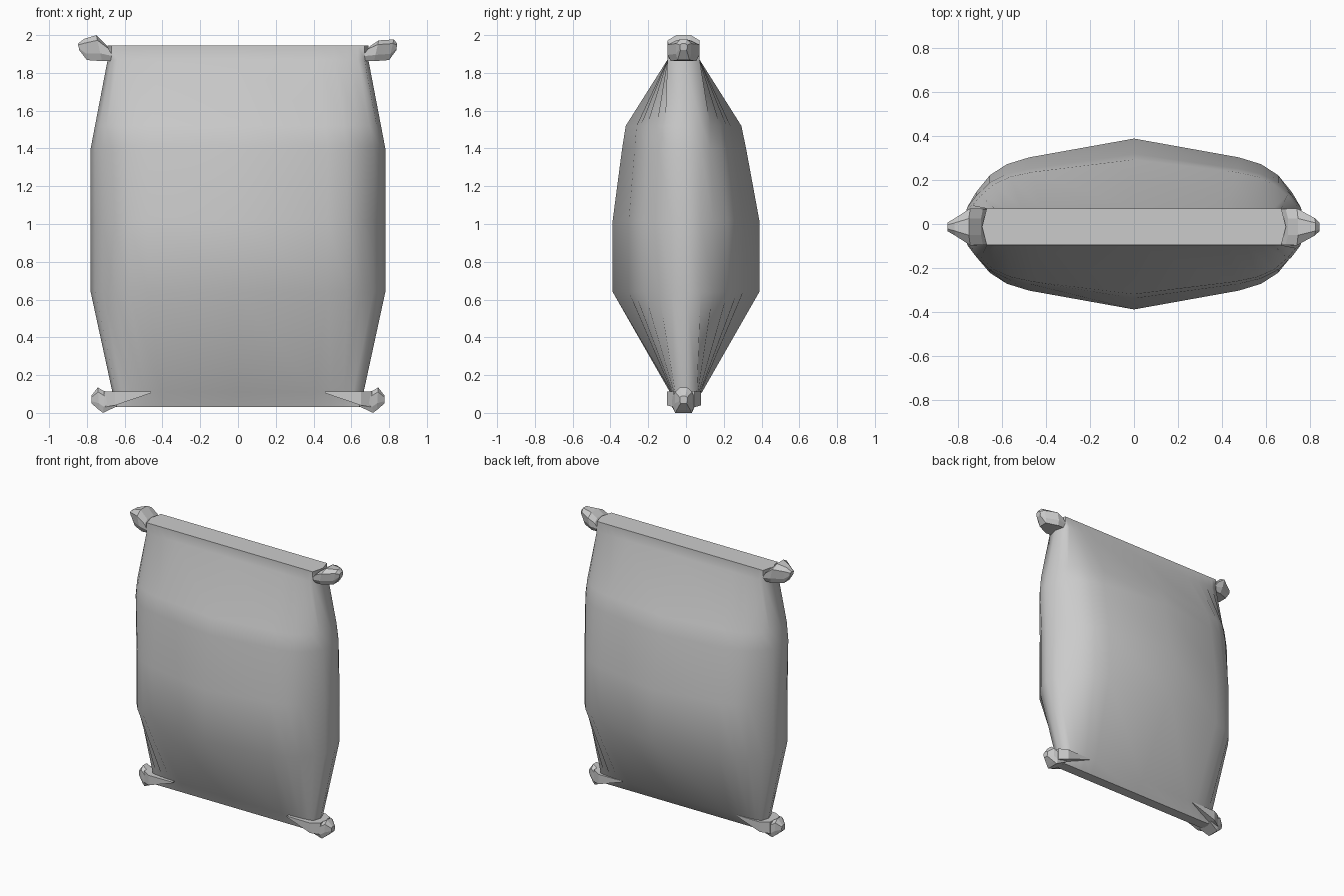
import bpy, bmesh, math

if "Cube" in bpy.data.objects:
    bpy.data.objects.remove(bpy.data.objects["Cube"])


def loft(name, rings):
    """Skin a list of closed rings with quads and cap both ends."""
    bm = bmesh.new()
    rows = [[bm.verts.new(p) for p in ring] for ring in rings]
    n = len(rows[0])
    for a, b in zip(rows, rows[1:]):
        for i in range(n):
            j = (i + 1) % n
            bm.faces.new((a[i], a[j], b[j], b[i]))
    bm.faces.new(rows[0])
    bm.faces.new(rows[-1])
    bmesh.ops.recalc_face_normals(bm, faces=bm.faces)
    me = bpy.data.meshes.new(name)
    bm.to_mesh(me)
    bm.free()
    ob = bpy.data.objects.new(name, me)
    bpy.context.collection.objects.link(ob)
    return ob


# Stuffed sack body: rounded section that flattens towards both seams
HALF = [(0, 1), (0.61, 0.78), (0.74, 0.70), (0.84, 0.57), (0.92, 0.37), (0.97, 0.2), (1, 0)]
FRONT = [(-x, y) for x, y in HALF[:0:-1]] + HALF[:-1]
SECTION = FRONT + [(-x, -y) for x, y in FRONT]


def body_ring(z, width, depth, cy, flat):
    ring = []
    for x, y in SECTION:
        target = math.copysign(1, y) if abs(y) > 0.01 else 0
        ring.append((x * width, cy + depth * (y + (target - y) * flat), z))
    return ring


STATIONS = [  # z, half width, half depth, centre y, flatness
    (0.03, 0.66, 0.037, -0.01, 1.0),
    (0.11, 0.665, 0.085, 0.0, 0.6),
    (0.64, 0.78, 0.388, 0.0, 0.0),
    (1.02, 0.78, 0.388, 0.0, 0.0),
    (1.40, 0.78, 0.328, -0.01, 0.08),
    (1.52, 0.757, 0.306, -0.013, 0.15),
    (1.87, 0.69, 0.085, -0.013, 1.0),
    (1.945, 0.69, 0.083, -0.013, 1.0),
]
body = loft("sack_body", [body_ring(*s) for s in STATIONS])
bpy.context.view_layer.objects.active = body
body.select_set(True)
bpy.ops.object.shade_smooth_by_angle(angle=math.radians(50))
body.select_set(False)


# Gathered corner ears: faceted, each ring spans a low and a high point
EAR_SHAPE = [(0, 0.8), (0.3, 1), (0.8, 1), (1, 0.45)]


def ear_ring(xl, zl, xh, zh, hy, side):
    pts = [(t, w) for t, w in EAR_SHAPE] + [(t, -w) for t, w in EAR_SHAPE[::-1]]
    return [(side * (xl + (xh - xl) * t), -0.013 + w * hy, zl + (zh - zl) * t)
            for t, w in pts]


TOP_R = [(0.64, 1.865, 0.70, 1.942, 0.082), (0.72, 1.862, 0.745, 1.972, 0.084),
         (0.80, 1.868, 0.825, 1.977, 0.04), (0.838, 1.92, 0.843, 1.955, 0.02)]
TOP_L = [(0.65, 1.865, 0.695, 1.945, 0.082), (0.72, 1.862, 0.75, 2.0, 0.084),
         (0.80, 1.868, 0.815, 1.98, 0.04), (0.84, 1.92, 0.848, 1.955, 0.02)]
BOTTOM = [(0.64, 0.035, 0.66, 0.112, 0.075), (0.715, 0.0, 0.705, 0.112, 0.055),
          (0.735, 0.015, 0.742, 0.135, 0.045), (0.775, 0.05, 0.777, 0.09, 0.02)]

for name, rings, side in (("top_ear_right", TOP_R, 1), ("top_ear_left", TOP_L, -1),
                          ("bottom_ear_right", BOTTOM, 1), ("bottom_ear_left", BOTTOM, -1)):
    loft(name, [ear_ring(*r, side) for r in rings])


# Pointed folds of cloth running inwards from the bottom ears, front and back
for side, label in ((1, "right"), (-1, "left")):
    fold = [[(side * x, -0.01 + y, z) for y in (-hy, hy) for z in
             ((z0, z1) if y < 0 else (z1, z0))]
            for x, z0, z1, hy in ((0.46, 0.105, 0.112, 0.088), (0.65, 0.04, 0.112, 0.09),
                                  (0.71, 0.03, 0.115, 0.055))]
    loft("bottom_fold_" + label, fold)
